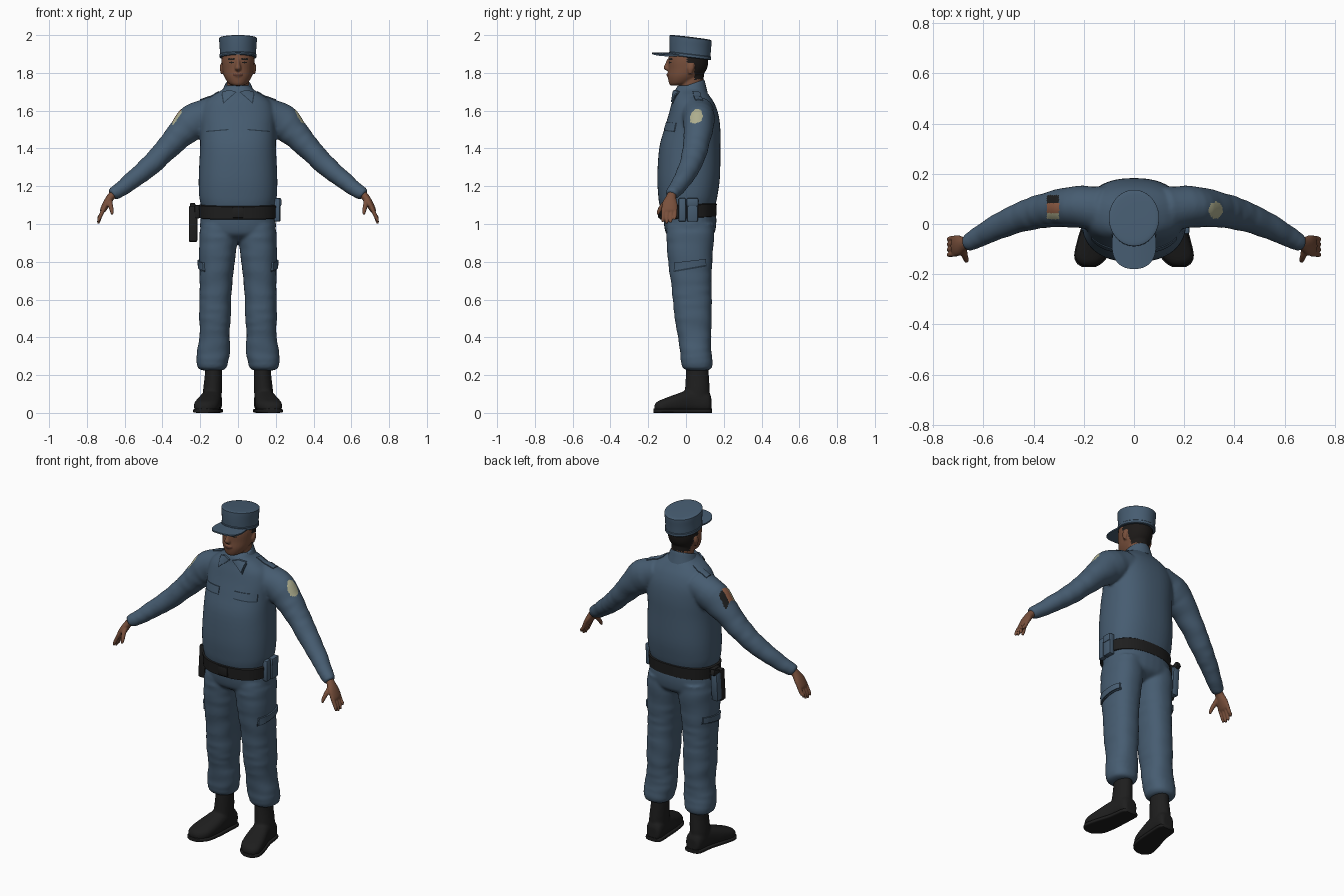
import bpy, bmesh, math
from mathutils import Vector, Matrix
from mathutils.bvhtree import BVHTree

if "Cube" in bpy.data.objects:
    bpy.data.objects.remove(bpy.data.objects["Cube"])


def material(name, r, g, b):
    m = bpy.data.materials.new(name)
    m.diffuse_color = (r, g, b, 1)
    m.use_nodes = True
    m.node_tree.nodes["Principled BSDF"].inputs["Base Color"].default_value = m.diffuse_color
    return m


BLUE = material("uniform_blue", .062, .108, .165)
SEAM = material("seam_blue", .022, .04, .062)
BLACK = material("boot_black", .013, .013, .013)
SKIN = material("skin", .19, .08, .045)
LIP = material("lip", .11, .042, .028)
HAIR = material("hair", .012, .010, .009)
CREAM = material("patch_cream", .42, .42, .27)
RUST = material("patch_rust", .28, .11, .06)


def make(name, bm, mat):
    bmesh.ops.recalc_face_normals(bm, faces=bm.faces[:])
    me = bpy.data.meshes.new(name)
    bm.to_mesh(me)
    bm.free()
    me.materials.append(mat)
    ob = bpy.data.objects.new(name, me)
    bpy.context.collection.objects.link(ob)
    return ob


def spline(rows, sub):
    """Smoothly interpolate ring rows (x, y, z, radius_u, radius_v)."""
    out, n = [], len(rows)
    for i in range(n - 1):
        a, b, c, d = (rows[max(i - 1, 0)], rows[i], rows[i + 1], rows[min(i + 2, n - 1)])
        for k in range(sub):
            t = k / sub
            out.append([.5 * (2*q + (r-p)*t + (2*p-5*q+4*r-s)*t*t + (3*q-p-3*r+s)*t**3)
                        for p, q, r, s in zip(a, b, c, d)])
    return out + [list(rows[-1])]


def loft(name, rows, mat, axis=(0, 0, 1), side=(1, 0, 0), n=32, sub=4, p=2, s=1, wrinkle=0, bend=None):
    """Skin elliptical rings; axis=None makes the rings follow the path."""
    rows = spline(rows, sub)
    bm, loops = bmesh.new(), []
    for i, r in enumerate(rows):
        c = Vector(r[:3])
        lo, hi = rows[max(i - 1, 0)], rows[min(i + 1, len(rows) - 1)]
        t = Vector(axis) if axis else (Vector(hi[:3]) - Vector(lo[:3])).normalized()
        u = Vector(side)
        u = (u - t * u.dot(t)).normalized()
        v = t.cross(u)
        ring = []
        for k in range(n):
            a = 2 * math.pi * k / n
            ca, sa = math.cos(a), math.sin(a)
            w = 1 + wrinkle * math.sin(1.9 * i + 2 * math.sin(a + i * .4))
            q = (c + u * (max(r[3], .001) * w * math.copysign(abs(ca) ** (2/p), ca))
                 + v * (max(r[4], .001) * w * math.copysign(abs(sa) ** (2/p), sa)))
            if bend:
                q.z += bend(q)
            q.x *= s
            ring.append(bm.verts.new(q))
        loops.append(ring)
    for a, b in zip(loops, loops[1:]):
        for k in range(n):
            bm.faces.new((a[k], a[(k+1) % n], b[(k+1) % n], b[k]))
    bm.faces.new(loops[0])
    bm.faces.new(loops[-1])
    return make(name, bm, mat)


def fuse(name, parts, mat, voxel, smooth, floor=False):
    """Merge overlapping parts into one continuous skin."""
    bm = bmesh.new()
    for o in parts:
        bm.from_mesh(o.data)
        bpy.data.objects.remove(o)
    ob = make(name, bm, mat)
    m = ob.modifiers.new("remesh", 'REMESH')
    m.mode, m.voxel_size = 'VOXEL', voxel
    m = ob.modifiers.new("smooth", 'SMOOTH')
    m.factor, m.iterations = .5, smooth
    dg = bpy.context.evaluated_depsgraph_get()
    me = bpy.data.meshes.new_from_object(ob.evaluated_get(dg))
    ob.modifiers.clear()
    ob.data = me
    me.materials.clear()
    me.materials.append(mat)
    for v in me.vertices:
        if floor:
            v.co.z = max(v.co.z, 0)
    return ob


def paint(ob, mats, rule):
    for m in mats:
        ob.data.materials.append(m)
    for f in ob.data.polygons:
        f.material_index = rule(f.center, f.normal)


def plate(name, quad, ray, target, mat, off=.004):
    """Thin panel projected along a ray onto a surface."""
    bm = bmesh.new()
    bm.from_mesh(target.data)
    tree = BVHTree.FromBMesh(bm)
    bm.free()
    a, b, c, d = map(Vector, quad)
    ray, bm, nu, nv, grid = Vector(ray), bmesh.new(), 12, 4, {}
    for i in range(nu + 1):
        for j in range(nv + 1):
            q = a.lerp(b, i / nu).lerp(d.lerp(c, i / nu), j / nv)
            hit, nor, _, _ = tree.ray_cast(q - ray * 2, ray)
            if hit:
                grid[i, j] = (bm.verts.new(hit - ray * off), bm.verts.new(hit + ray * .004))
    for i in range(nu):
        for j in range(nv):
            ks = [(i, j), (i+1, j), (i+1, j+1), (i, j+1)]
            if all(k in grid for k in ks):
                bm.faces.new([grid[k][0] for k in ks])
                bm.faces.new([grid[k][1] for k in reversed(ks)])
    edge = [e for e in bm.edges if e.is_boundary and e.verts[0] in {g[0] for g in grid.values()}]
    twin = {g[0]: g[1] for g in grid.values()}
    for e in edge:
        x, y = e.verts
        bm.faces.new((x, y, twin[y], twin[x]))
    bmesh.ops.remove_doubles(bm, verts=bm.verts[:], dist=.0002)
    return make(name, bm, mat)


def box(name, loc, size, mat, tilt=0, bevel=.008):
    bm = bmesh.new()
    bmesh.ops.create_cube(bm, size=1)
    bmesh.ops.scale(bm, vec=size, verts=bm.verts[:])
    bmesh.ops.bevel(bm, geom=bm.edges[:], offset=bevel, segments=2, affect='EDGES', profile=.5)
    bmesh.ops.transform(bm, matrix=Matrix.Translation(loc) @ Matrix.Rotation(tilt, 4, 'X'), verts=bm.verts[:])
    return make(name, bm, mat)


# Shirt: torso and both sleeves in one skin
torso = [(0, .01, 1.05, .185, .135), (0, .008, 1.10, .196, .148), (0, .01, 1.15, .206, .157),
         (0, .014, 1.25, .208, .166), (0, .02, 1.4, .201, .162), (0, .033, 1.5, .2, .149),
         (0, .04, 1.58, .2, .132), (0, .037, 1.64, .18, .113), (0, .03, 1.68, .135, .094),
         (0, .022, 1.71, .085, .08), (0, .02, 1.735, .062, .062)]
sleeve = [(.12, .06, 1.595, .088, .085), (.235, .068, 1.54, .083, .094), (.315, .06, 1.465, .073, .073),
          (.39, .046, 1.385, .066, .061), (.47, .02, 1.305, .058, .055), (.55, -.015, 1.24, .05, .048),
          (.615, -.05, 1.188, .042, .041), (.655, -.072, 1.163, .036, .036), (.668, -.078, 1.153, .03, .03)]
parts = [loft("torso", torso, BLUE, p=2.35, n=48)]
parts += [loft("sleeve", sleeve, BLUE, axis=None, side=(0, 1, 0), s=s, wrinkle=.025) for s in (1, -1)]
shirt = fuse("shirt", parts, BLUE, .008, 8)


def patch_rule(c, nrm):
    if nrm.z < .1:
        return 0
    if c.x > 0:
        return 1 if ((c.x - .325) / .028) ** 2 + ((c.y - .055) / .033) ** 2 < 1 else 0
    if abs(c.x + .323) < .024 and .018 < c.y < .115:
        return 1 if c.y < .043 else 2 if c.y < .08 else 3
    return 0


paint(shirt, (CREAM, RUST, BLACK), patch_rule)

# Trousers: hips and legs in one skin
hips = [(0, .02, .905, .1, .06), (0, .022, .94, .18, .12), (0, .022, .98, .2, .136),
        (0, .02, 1.04, .196, .14), (0, .015, 1.08, .185, .135)]
leg = [(.095, .025, 1.0, .1, .125), (.103, .022, .93, .102, .126), (.111, .022, .8, .094, .117),
       (.116, .027, .7, .087, .108), (.12, .033, .6, .084, .103), (.122, .038, .5, .084, .098),
       (.124, .044, .42, .078, .09), (.128, .05, .34, .087, .083), (.135, .056, .28, .085, .084),
       (.137, .06, .24, .076, .078), (.136, .06, .225, .055, .055)]
parts = [loft("hips", hips, BLUE, p=2.3)]
parts += [loft("leg", leg, BLUE, p=2.3, s=s, wrinkle=.015) for s in (1, -1)]
trousers = fuse("trousers", parts, BLUE, .008, 6)

# Boots with soles
foot = [(.13, .134, .045, .03, .035), (.132, .115, .055, .048, .055), (.14, .03, .062, .053, .062),
        (.155, -.05, .05, .063, .05), (.17, -.12, .037, .064, .037), (.178, -.153, .03, .046, .029),
        (.18, -.168, .025, .022, .016)]
shaft = [(.13, .06, .27, .044, .058), (.13, .06, .2, .046, .061), (.135, .06, .12, .05, .066),
         (.138, .055, .04, .05, .07)]
sole = [(x, y * 1.02, .011, ru + .004, .011) for x, y, z, ru, rv in foot]
for s, label in ((1, "left"), (-1, "right")):
    parts = [loft("foot", foot, BLACK, axis=(0, 1, 0), p=2.5, s=s), loft("shaft", shaft, BLACK, s=s)]
    fuse(label + "_boot", parts, BLACK, .007, 4, floor=True)
    loft(label + "_sole", sole, BLACK, axis=(0, 1, 0), p=5, s=s)

# Hands: palm, four fingers and thumb
palm = [(.648, -.069, 1.168, .025, .024), (.672, -.078, 1.145, .026, .021), (.695, -.085, 1.11, .04, .02),
        (.714, -.087, 1.075, .041, .016), (.72, -.087, 1.062, .034, .01)]
for s, label in ((1, "left"), (-1, "right")):
    parts = [loft("palm", palm, SKIN, axis=None, side=(0, 1, 0), s=s, n=20)]
    for k, drop in enumerate((.02, .004, 0, .008)):
        y = -.056 - .021 * k
        rows = [(.708, y, 1.085, .011, .011), (.727, y - .002, 1.045, .0105, .0105),
                (.737, y - .004, 1.015 + drop, .009, .009), (.739, y - .005, 1.002 + drop, .005, .005)]
        parts.append(loft("finger", rows, SKIN, axis=None, side=(0, 1, 0), s=s, n=10))
    rows = [(.68, -.09, 1.13, .015, .015), (.675, -.122, 1.10, .013, .013),
            (.668, -.142, 1.07, .0105, .0105), (.667, -.15, 1.05, .006, .006)]
    parts.append(loft("thumb", rows, SKIN, axis=None, side=(0, 1, 0), s=s, n=10))
    fuse(label + "_hand", parts, SKIN, .004, 2)

# Head: skull, neck, nose, lips, chin and ears
skull = [(0, -.05, 1.733, .025, .032), (0, -.03, 1.745, .05, .06), (0, -.008, 1.78, .073, .088),
         (0, .008, 1.82, .083, .102), (0, .012, 1.87, .087, .106), (0, .015, 1.93, .08, .095)]
neck = [(0, .03, 1.64, .062, .064), (0, .03, 1.72, .06, .062), (0, .03, 1.79, .06, .065)]
nose = [(0, -.086, 1.875, .009, .012), (0, -.097, 1.845, .011, .015), (0, -.1, 1.824, .017, .018),
        (0, -.092, 1.812, .013, .012)]
lips = [(0, -.082, 1.802, .016, .014), (0, -.086, 1.79, .025, .018), (0, -.082, 1.775, .016, .014)]
ear = [(.083, .022, 1.795, .008, .009), (.087, .026, 1.825, .010, .018), (.085, .03, 1.85, .008, .012)]
parts = [loft("skull", skull, SKIN), loft("neck", neck, SKIN), loft("nose", nose, SKIN), loft("lips", lips, SKIN)]
parts += [loft("ear", ear, SKIN, s=s) for s in (1, -1)]
head = fuse("head", parts, SKIN, .005, 3)


def face_rule(c, nrm):
    x = abs(c.x)
    if (c.y > .045 and c.z > 1.765 and x < .083) or (c.y > .005 and c.z > 1.852):
        return 1
    if c.y < -.04 and (.016 < x < .052 and abs(c.z - 1.876 + x * .1) < .005
                       or ((x - .034) / .014) ** 2 + ((c.z - 1.855) / .005) ** 2 < 1):
        return 1
    return 2 if c.y < -.06 and x < .026 and abs(c.z - 1.789) < .006 else 0


paint(head, (HAIR, LIP), face_rule)

# Cap: crown, band and brim, tipped slightly back
tip = lambda q: -.12 * (q.y - .02)
crown = [(0, .022, 1.885, .095, .107), (0, .022, 1.935, .097, .11), (0, .024, 1.978, .1, .112),
         (0, .024, 1.987, .096, .108), (0, .024, 1.99, .07, .08), (0, .024, 1.991, .01, .01)]
loft("cap_crown", crown, BLUE, bend=tip, n=48)
loft("cap_band", [(0, .022, 1.881, .096, .108), (0, .022, 1.884, .099, .111), (0, .022, 1.897, .099, .111),
                  (0, .022, 1.9, .096, .108)], BLUE, bend=tip, n=48, sub=1)
brim = [(0, -.08, 1.899, .088 * k, .099 * k) for k in (.1, .5, .97, 1)]
brim += [(0, -.08, 1.907, .088 * k, .099 * k) for k in (1, .97, .5, .1)]
loft("cap_brim", brim, BLUE, bend=lambda q: -1.5 * q.x ** 2, n=48, sub=1, p=2.4)

# Collar with points, shoulder straps and chest pockets
loft("collar", [(0, .022, 1.665, .098, .092), (0, .022, 1.70, .083, .084), (0, .022, 1.735, .07, .076),
                (0, .022, 1.738, .064, .07)], BLUE, bend=lambda q: .34 * (q.y - .02))
for s, label in ((1, "left"), (-1, "right")):
    plate(label + "_collar_edge", [(s*.008, 0, 1.698), (s*.079, 0, 1.636), (s*.088, 0, 1.69), (s*.04, 0, 1.705)],
          (0, 1, 0), shirt, SEAM, .006)
    plate(label + "_collar_point", [(s*.012, 0, 1.70), (s*.074, 0, 1.646), (s*.083, 0, 1.70), (s*.045, 0, 1.71)],
          (0, 1, 0), shirt, BLUE, .012)
    plate(label + "_shoulder_strap", [(s*.1, .035, 1.6), (s*.2, .05, 1.6), (s*.2, .09, 1.6), (s*.1, .075, 1.6)],
          (0, 0, -1), shirt, BLUE, .005)
    plate(label + "_pocket_seam", [(s*.05, 0, 1.497), (s*.17, 0, 1.487), (s*.17, 0, 1.494), (s*.05, 0, 1.504)],
          (0, 1, 0), shirt, SEAM, .003)
    plate(label + "_pocket_flap", [(s*.05, 0, 1.503), (s*.17, 0, 1.493), (s*.17, 0, 1.535), (s*.05, 0, 1.54)],
          (0, 1, 0), shirt, BLUE, .004)
    # Cargo pocket flap on the thigh
    plate(label + "_cargo_seam", [(0, -.066, .745), (0, .108, .775), (0, .108, .79), (0, -.066, .76)],
          (-s, 0, 0), trousers, SEAM, .003)
    plate(label + "_cargo_flap", [(0, -.064, .754), (0, .106, .784), (0, .106, .815), (0, -.064, .795)],
          (-s, 0, 0), trousers, BLUE, .009)

# Belt and buckle
loft("belt", [(0, .01, 1.03, .198, .145), (0, .01, 1.033, .204, .15), (0, .01, 1.098, .207, .153),
              (0, .01, 1.103, .2, .147)], BLACK, n=48, sub=1, p=2.35, bend=lambda q: .05 * q.y)
box("buckle", (0, -.142, 1.06), (.06, .012, .055), BLACK, bevel=.004)

# Belt gear: holstered sidearm on the right, pouches on the left
box("holster_front", (-.238, .018, 1.0), (.045, .045, .19), BLACK, -.08)
box("holster_back", (-.238, .052, 1.0), (.043, .045, .17), BLUE, -.08)
box("sidearm_grip", (-.24, .06, 1.085), (.03, .075, .035), BLACK, .35)
box("holster_loop", (-.215, .03, 1.065), (.03, .07, .07), BLACK)
box("front_pouch", (.206, -.02, 1.075), (.03, .04, .125), BLUE)
box("rear_pouch", (.208, .034, 1.072), (.034, .058, .12), BLUE)
box("rear_pouch_flap", (.21, .034, 1.115), (.038, .062, .045), BLUE)

# Smooth shading with sharp edges kept
for ob in bpy.context.scene.objects:
    ob.select_set(True)
    bpy.context.view_layer.objects.active = ob
bpy.ops.object.shade_smooth_by_angle(angle=math.radians(40))
